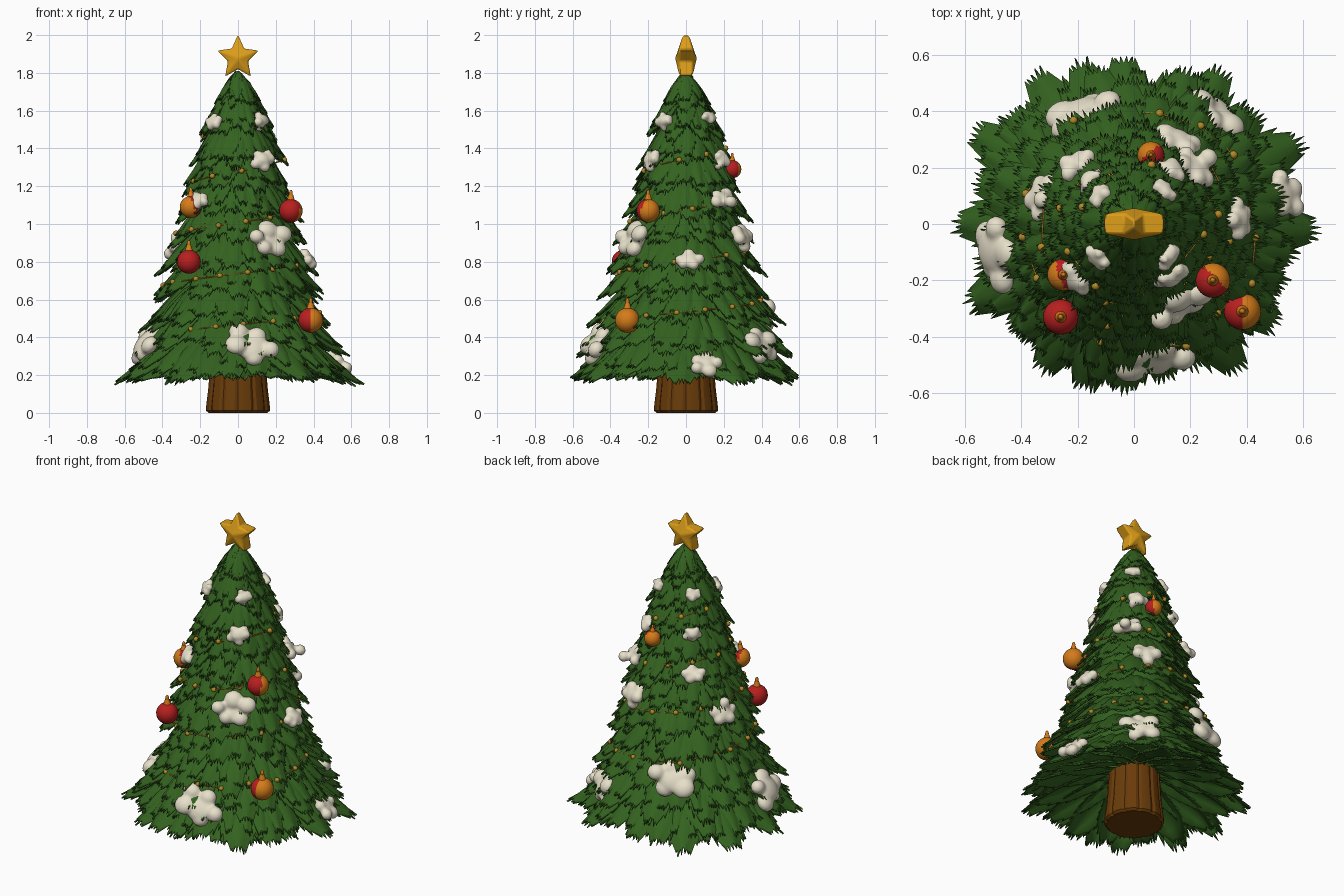
import bpy, bmesh, math, random
from mathutils import Vector, Matrix
from mathutils.bvhtree import BVHTree

if "Cube" in bpy.data.objects:
    bpy.data.objects.remove(bpy.data.objects["Cube"])

random.seed(7)
U = random.uniform


def mat(name, col):
    m = bpy.data.materials.new(name)
    m.diffuse_color = (*col, 1)
    m.use_nodes = True
    m.node_tree.nodes["Principled BSDF"].inputs["Base Color"].default_value = m.diffuse_color
    return m


GREEN = mat("pine green", (0.034, 0.122, 0.014))
BROWN = mat("bark brown", (0.14, 0.044, 0.003))
SNOW = mat("snow white", (0.80, 0.745, 0.59))
STAR = mat("star gold", (0.72, 0.34, 0.010))
RED = mat("bauble red", (0.48, 0.014, 0.014))
ORANGE = mat("bauble orange", (0.66, 0.20, 0.010))
GOLD = mat("garland gold", (0.45, 0.25, 0.02))


def finish(bm, name, mats, angle=40):
    me = bpy.data.meshes.new(name)
    bm.to_mesh(me)
    ob = bpy.data.objects.new(name, me)
    bpy.context.collection.objects.link(ob)
    for m in mats:
        me.materials.append(m)
    bpy.ops.object.select_all(action='DESELECT')
    ob.select_set(True)
    bpy.context.view_layer.objects.active = ob
    bpy.ops.object.shade_smooth_by_angle(angle=math.radians(angle))
    return ob


def lathe(bm, prof, n, groove=0.0):
    rings = [[bm.verts.new((r * k * math.cos(a), r * k * math.sin(a), z))
              for i in range(n) for a in [2 * math.pi * i / n]
              for k in [1 - (groove if i % 5 == 0 else 0)]] for r, z in prof]
    for a, b in zip(rings, rings[1:]):
        for i in range(n):
            bm.faces.new((a[i], a[(i + 1) % n], b[(i + 1) % n], b[i]))
    bm.faces.new(rings[0][::-1])
    bm.faces.new(rings[-1])


# outer radius of the tree at a height
PROFILE = [(0.16, .635), (.3, .565), (.4, .52), (.6, .45), (.8, .40), (1.0, .34), (1.2, .28),
           (1.4, .225), (1.5, .195), (1.6, .14), (1.7, .08), (1.8, .025)]


def radius(z):
    for (z0, r0), (z1, r1) in zip(PROFILE, PROFILE[1:]):
        if z <= z1:
            return r0 + (r1 - r0) * max(0, z - z0) / (z1 - z0)
    return 0.025


# trunk with grooved bark
bm = bmesh.new()
lathe(bm, [(.157, 0), (.17, .012), (.169, .04), (.157, .14), (.15, .25), (.14, .45)], 60, .05)
finish(bm, "trunk", [BROWN], 22)

# inner core that closes the gaps between branches
bm = bmesh.new()
lathe(bm, [(.12, .38)] + [(radius(z) * .58, z) for z in (.42, .6, .8, 1, 1.2, 1.4, 1.6, 1.72)] + [(.02, 1.79)], 24)
finish(bm, "foliage_core", [GREEN])


# one drooping branch: an arched leaf with a toothed rim
def frond(bm, az, r0, z0, r1, z1, w, bulge, rows=9):
    out = Vector((math.cos(az), math.sin(az), 0))
    tan = Vector((-out.y, out.x, 0))
    fall = (out * (r1 - r0) + Vector((0, 0, z1 - z0))).normalized()
    tooth = .014 + .12 * w
    grid = []
    for i in range(rows + 1):
        t = .95 * i / rows
        h = w * (.55 + .75 * t) * (1 - t ** 2.4) ** .8
        row = []
        for s in (-1, -.5, 0, .5, 1):
            r = r0 + (r1 - r0) * t - .15 * h * s * s
            z = z0 + (z1 - z0) * t + bulge * math.sin(math.pi * t) - .5 * h * abs(s) ** 1.5 + U(-.004, .004)
            row.append(bm.verts.new(out * r + tan * h * s + Vector((0, 0, z))))
        grid.append(row)
    for a, b in zip(grid, grid[1:]):
        for j in range(4):
            bm.faces.new((a[j], b[j], b[j + 1], a[j + 1]))
        for j, sg in ((0, -1), (4, 1)):
            tip = bm.verts.new(b[j].co + (tan * sg * .4 + fall * U(.6, 1.4)) * tooth)
            bm.faces.new((a[j], tip, b[j]) if sg < 0 else (a[j], b[j], tip))
    e = grid[-1]
    for j in range(4):
        mid = (e[j].co + e[j + 1].co) / 2
        tip = bm.verts.new(mid + fall * tooth * U(.8, 1.9) + tan * (j - 1.5) * .2 * tooth)
        bm.faces.new((e[j], tip, e[j + 1]))


# foliage tiers, each branch topped by smaller sprigs
bm = bmesh.new()
TIERS = 11
for k in range(TIERS):
    f = k / (TIERS - 1)
    zt = .185 + 1.43 * f
    n = round(12 - 5 * f)
    top = max(0, f - .75) / .25
    for i in range(n):
        az = 2 * math.pi * (i + .5 * (k % 2)) / n + U(-.1, .1)
        for layer in range(2):
            # second layer fills between the main branches, a little higher and shorter
            a = az + layer * math.pi / n
            z1 = zt + U(-.025, .02) + layer * .035
            r1 = radius(z1) * U(.95, 1.05) * (1 - .05 * layer)
            z0 = min(z1 + .265 - .04 * f, 1.79 + U(-.01, .01))
            r0 = max(.01, r1 * (.36 - .3 * top))
            w = math.pi * r1 / n * .82
            bulge = .035 - .025 * f
            frond(bm, a, r0, z0, r1, z1, w, bulge)
            if layer == 0:
                for sg in (-1, 1):
                    q = U(.76, .9)
                    frond(bm, a + sg * .4 * w / r1, r0, z0 + .008, r0 + (r1 - r0) * q,
                          z0 + (z1 - z0) * q + .012, w * .55, bulge + .005, 6)
# underside branches around the trunk
for i in range(16):
    frond(bm, 2 * math.pi * i / 16, .1, .36, .56 + U(-.03, .02), .19 + U(-.01, .01), .12, .03)
tree = BVHTree.FromBMesh(bm)
ob = finish(bm, "foliage_branches", [GREEN], 45)
so = ob.modifiers.new("thickness", 'SOLIDIFY')
so.thickness = .01
so.offset = 0


def surface(az, z):
    """outermost foliage point at an azimuth and height"""
    o = Vector((math.cos(az), math.sin(az), 0))
    hit = tree.ray_cast(o * 1.5 + Vector((0, 0, z)), -o)[0]
    r = max(hit.xy.length if hit else 0, radius(z) * .84)
    return o * r + Vector((0, 0, z))


# snow patches: (x, y, z, half width)
PATCHES = [(.07, -.48, .35, .16), (-.51, -.1, .36, .145), (.57, .11, .27, .1), (.28, .39, .35, .13),
           (-.2, .41, .54, .16), (.18, -.31, .92, .135), (.4, .02, .81, .08), (-.36, .11, .88, .1),
           (.16, .3, .93, .1), (.25, .23, 1.15, .09), (-.22, .23, 1.13, .075), (-.22, -.2, 1.12, .08),
           (.14, -.2, 1.34, .075), (.12, .17, 1.34, .07), (-.14, .14, 1.33, .06), (.14, -.13, 1.55, .06),
           (-.14, -.13, 1.54, .06), (.1, .12, 1.56, .055), (-.13, .11, 1.55, .055)]
bm = bmesh.new()
for x, y, z, s in PATCHES:
    az = math.atan2(y, x)
    out = Vector((math.cos(az), math.sin(az), 0))
    tan = Vector((-out.y, out.x, 0))
    nrm = (out + Vector((0, 0, .75))).normalized()
    up = nrm.cross(tan)
    rot = Matrix((tan, up, nrm)).transposed().to_4x4()
    centre = out * max(surface(az, z).xy.length, math.hypot(x, y) - .02) + Vector((0, 0, z))
    turn = U(0, 6)
    lobes = [(0, 0, .58)] + [(math.cos(a) * q, math.sin(a) * q * .75, U(.3, .42))
                             for j in range(5) for a in [turn + 2 * math.pi * j / 5 + U(-.2, .2)]
                             for q in [U(.5, .72)]]
    for u, v, r in lobes:
        p = centre + (tan * u + up * v) * s
        hit = tree.ray_cast(p + nrm * .12, -nrm, .2)[0]
        p = (hit * .65 + p * .35 if hit else p) + nrm * .01
        sc = Matrix.Diagonal((r * s, r * s * .95, .018 + .15 * s, 1))
        bmesh.ops.create_icosphere(bm, subdivisions=3, radius=1, matrix=Matrix.Translation(p) @ rot @ sc)
ob = finish(bm, "snow_patches", [SNOW], 180)
rm = ob.modifiers.new("merge", 'REMESH')
rm.mode = 'VOXEL'
rm.voxel_size = .009
rm.use_smooth_shade = True
sm = ob.modifiers.new("soften", 'SMOOTH')
sm.iterations = 8

# baubles: position, radius, red side direction, red threshold
BAUBLES = [((.28, -.2, 1.07), .062, (-.7, -.7, .1), -.1), ((-.26, -.33, .8), .063, (0, -1, 0), -2),
           ((.385, -.31, .49), .066, (-1, 0, 0), 0), ((-.25, -.18, 1.09), .058, (.9, .3, .3), 0),
           ((.06, .245, 1.29), .048, (.5, -.6, 0), -.15)]
for n, (pos, r, d, lim) in enumerate(BAUBLES):
    bm = bmesh.new()
    bmesh.ops.create_uvsphere(bm, u_segments=24, v_segments=16, radius=r)
    bm.normal_update()
    d = Vector(d)
    for f in bm.faces:
        f.material_index = 0 if f.normal.dot(d) > lim else 1
    ball = set(bm.faces)
    bmesh.ops.create_cone(bm, cap_ends=True, segments=12, radius1=r * .34, radius2=r * .18, depth=r * .5,
                          matrix=Matrix.Translation((0, 0, r * 1.15)))
    bmesh.ops.create_uvsphere(bm, u_segments=10, v_segments=8, radius=1,
                              matrix=Matrix.Translation((0, 0, r * 1.5)) @ Matrix.Diagonal((r * .16, r * .16, r * .3, 1)))
    for f in bm.faces:
        if f not in ball:
            f.material_index = 1
    bmesh.ops.translate(bm, verts=bm.verts, vec=pos)
    finish(bm, "bauble_%d" % (n + 1), [RED, ORANGE])

# garland: beads on a string winding round the tree
points, az, z = [], math.radians(-125), .44
while z < 1.5:
    points.append(surface(az, z) + Vector((math.cos(az), math.sin(az), .3)) * .006)
    step = .17 / radius(z)
    az += step
    z += .27 * step / (2 * math.pi)
cu = bpy.data.curves.new("garland_string", 'CURVE')
cu.dimensions = '3D'
cu.bevel_depth = .0035
cu.bevel_resolution = 1
sp = cu.splines.new('POLY')
sp.points.add(len(points) - 1)
for q, p in zip(sp.points, points):
    q.co = (*p, 1)
cu.materials.append(GOLD)
bpy.context.collection.objects.link(bpy.data.objects.new("garland_string", cu))
bm = bmesh.new()
for p in points:
    bmesh.ops.create_icosphere(bm, subdivisions=2, radius=.015, matrix=Matrix.Translation(p))
finish(bm, "garland_beads", [GOLD])

# chunky five-pointed star
bm = bmesh.new()
rims = []
for y in (-.036, .036):
    rims.append([bm.verts.new((R * .94 * math.sin(a), y * (.4 if i == 0 else 1), 1.88 + R * math.cos(a)))
                 for i in range(10) for a in [math.pi * i / 5] for R in [.06 if i % 2 else .122]])
for rim, y in zip(rims, (-.058, .058)):
    c = bm.verts.new((0, y, 1.875))
    for i in range(10):
        bm.faces.new((c, rim[i], rim[(i + 1) % 10]))
for i in range(10):
    j = (i + 1) % 10
    bm.faces.new((rims[0][i], rims[0][j], rims[1][j], rims[1][i]))
bmesh.ops.recalc_face_normals(bm, faces=bm.faces)
ob = finish(bm, "star", [STAR], 30)
bv = ob.modifiers.new("soft_edges", 'BEVEL')
bv.width = .008
bv.segments = 2
